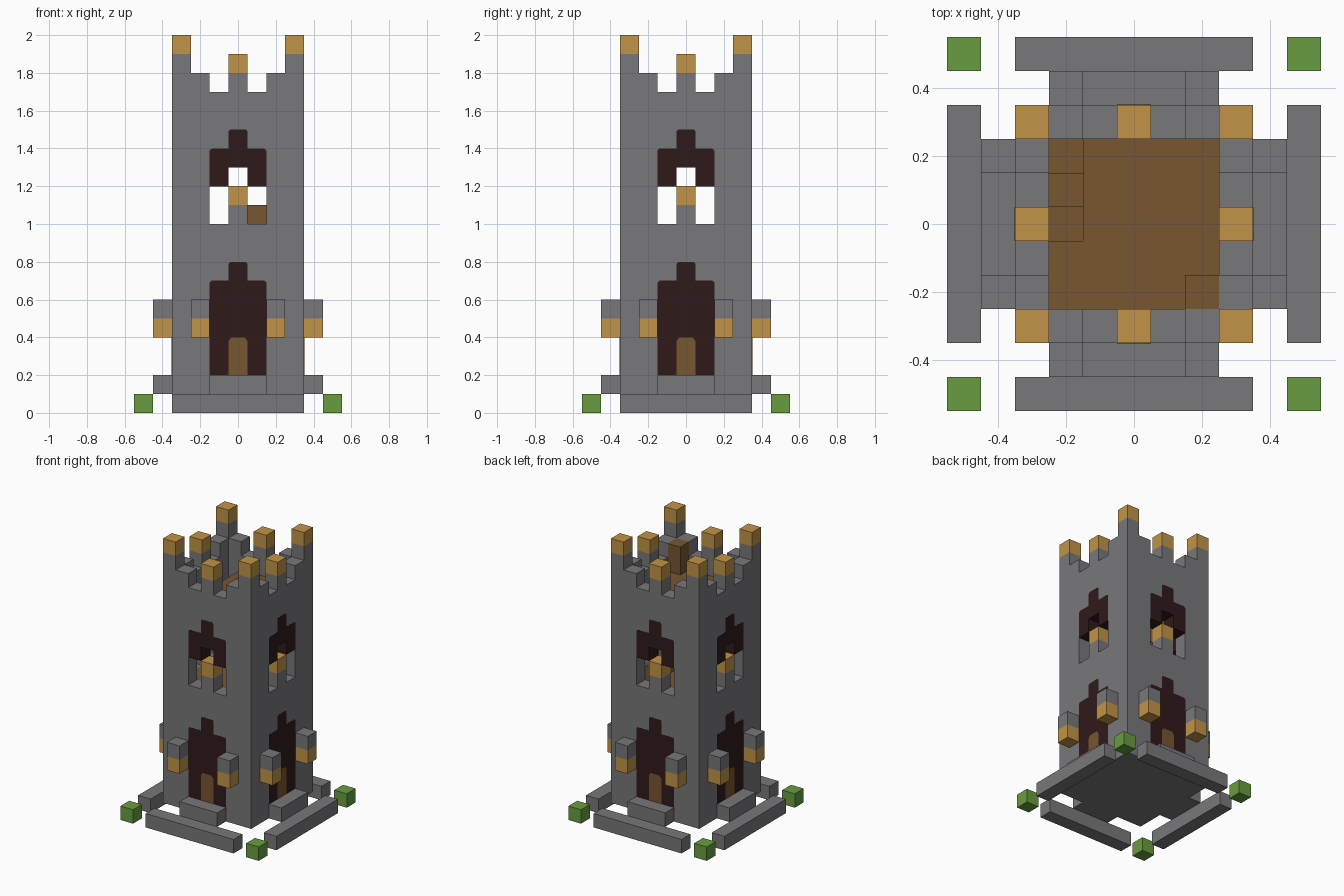
import bpy
import bmesh
from math import pi
from mathutils import Matrix, Vector

cube = bpy.data.objects.get("Cube")
if cube:
    bpy.data.objects.remove(cube, do_unlink=True)


def material(name, r, g, b):
    mat = bpy.data.materials.new(name)
    mat.use_nodes = True
    mat.diffuse_color = (r, g, b, 1)
    mat.node_tree.nodes["Principled BSDF"].inputs["Base Color"].default_value = (r, g, b, 1)
    return mat


STONE = material("stone grey", .19, .184, .194)
GOLD = material("lamp gold", .54, .295, .065)
WOOD = material("wood brown", .185, .092, .031)
DARK = material("dark maroon", .030, .010, .011)
GREEN = material("bush green", .14, .335, .051)

U = 0.1        # block size
OUT = 0.35     # outer half width of the tower
IN = 0.25      # inner half width
SKIN = 0.0005  # how far painted panels stand proud


def add_box(bm, x, y, z):
    """Add a box from three (low, high) ranges."""
    size = Vector((x[1] - x[0], y[1] - y[0], z[1] - z[0]))
    mid = Vector((sum(x), sum(y), sum(z))) / 2
    bmesh.ops.create_cube(bm, size=1, matrix=Matrix.Translation(mid) @ Matrix.Diagonal(size.to_4d()))


def add_prism(bm, half, y):
    """Mirror a half outline of (x, z) points and extrude it through y."""
    outline = half + [(-px, pz) for px, pz in reversed(half)]
    face = bm.faces.new([bm.verts.new((px, y[0], pz)) for px, pz in outline])
    grown = bmesh.ops.extrude_face_region(bm, geom=[face])["geom"]
    verts = [v for v in grown if isinstance(v, bmesh.types.BMVert)]
    bmesh.ops.translate(bm, verts=verts, vec=(0, y[1] - y[0], 0))


def finish(name, bm, mat, sides=4):
    """Repeat the front geometry around the tower and make the object."""
    source = bm.verts[:] + bm.edges[:] + bm.faces[:]
    for k in range(1, sides):
        copy = bmesh.ops.duplicate(bm, geom=source)["geom"]
        verts = [v for v in copy if isinstance(v, bmesh.types.BMVert)]
        bmesh.ops.rotate(bm, verts=verts, matrix=Matrix.Rotation(k * pi / 2, 3, 'Z'))
    bmesh.ops.recalc_face_normals(bm, faces=bm.faces[:])
    mesh = bpy.data.meshes.new(name)
    bm.to_mesh(mesh)
    bm.free()
    mesh.materials.append(mat)
    obj = bpy.data.objects.new(name, mesh)
    bpy.context.collection.objects.link(obj)


def boxes(name, mat, ranges, sides=4):
    bm = bmesh.new()
    for r in ranges:
        add_box(bm, *r)
    finish(name, bm, mat, sides)


def prism(name, mat, half, y):
    bm = bmesh.new()
    add_prism(bm, half, y)
    finish(name, bm, mat)


def cell(x, z):
    """One block of the front wall, by its centre x and lower z."""
    return ((x - U / 2, x + U / 2), WALL, (z, z + U))


WALL = (-OUT, -IN)
PORCH = (-OUT - U, -OUT)

# Ground floor, raised one block, and walls with window openings
boxes("ground_floor", STONE, [((-IN, IN), (-IN, IN), (U, 2 * U))], 1)
boxes("walls", STONE, [
    ((-OUT, IN), WALL, (U, 1.0)),
    ((-OUT, -.15), WALL, (1.0, 1.2)),
    ((.15, IN), WALL, (1.0, 1.2)),
    ((-OUT, -.05), WALL, (1.2, 1.3)),
    ((.05, IN), WALL, (1.2, 1.3)),
    ((-OUT, IN), WALL, (1.3, 1.7)),
])

# Battlements with gold caps
boxes("battlements", STONE, [((-OUT, -IN), WALL, (1.7, 1.9))] + [cell(x, 1.7) for x in (-.2, 0, .2)])
boxes("battlement_caps", GOLD, [cell(-.3, 1.9), cell(0, 1.8)])

# Window posts, gold lamps and dark arches
boxes("window_posts", STONE, [cell(0, 1.0)])
boxes("window_lamps", GOLD, [cell(0, 1.1)])
PANEL = (-OUT - SKIN, -IN + SKIN)


def stepped_top(z):
    """Half outline of the stepped arch, rising from its shoulder at z."""
    return [(.15, z - .01), (.14, z), (.05, z), (.05, z + .09), (.04, z + U)]


prism("window_arches", DARK,
      [(.05 - SKIN, 1.3 - SKIN), (.05 - SKIN, 1.2 - SKIN), (.15, 1.2 - SKIN)] + stepped_top(1.4), PANEL)

# Doorways and wooden doors
prism("doorways", DARK, [(.15, .2)] + stepped_top(.7), PANEL)
prism("doors", WOOD, [(.05, .2), (.05, .38), (.035, .4)], (-OUT - 2 * SKIN, -OUT))

# Wall lanterns beside the doors
pair = [(-IN, -.15), (.15, IN)]
boxes("lantern_hoods", STONE, [(x, PORCH, (.5, .6)) for x in pair])
boxes("lanterns", GOLD, [(x, PORCH, (.4, .5)) for x in pair])

# Door steps, outer curbs and corner bushes
boxes("door_steps", STONE, [((-.15, .15), PORCH, (U, 2 * U))])
boxes("curbs", STONE, [((-OUT, OUT), (-.55, -.45), (0, U))])
boxes("bushes", GREEN, [((-.55, -.45), (-.55, -.45), (0, U))])

# Wooden floors, the roof one with a stair opening
boxes("upper_floor", WOOD, [((-IN, IN), (-IN, IN), (.9, 1.0))], 1)
boxes("roof_floor", WOOD, [
    ((-.15, IN), (-IN, IN), (1.5, 1.6)),
    ((-IN, -.15), (-IN, -.05), (1.5, 1.6)),
], 1)

# Floating stair blocks winding up to the roof
path = [(.1, .2), (0, .2), (-.1, .2), (-.2, .2), (-.2, .1)]
boxes("stairs", WOOD, [
    ((x - U / 2, x + U / 2), (y - U / 2, y + U / 2), (1 + i * U, 1 + (i + 1) * U))
    for i, (x, y) in enumerate(path)], 1)

# Wooden post in the roof corner
boxes("roof_post", WOOD, [((.15, IN), (-IN, -.15), (1.6, 1.8))], 1)
